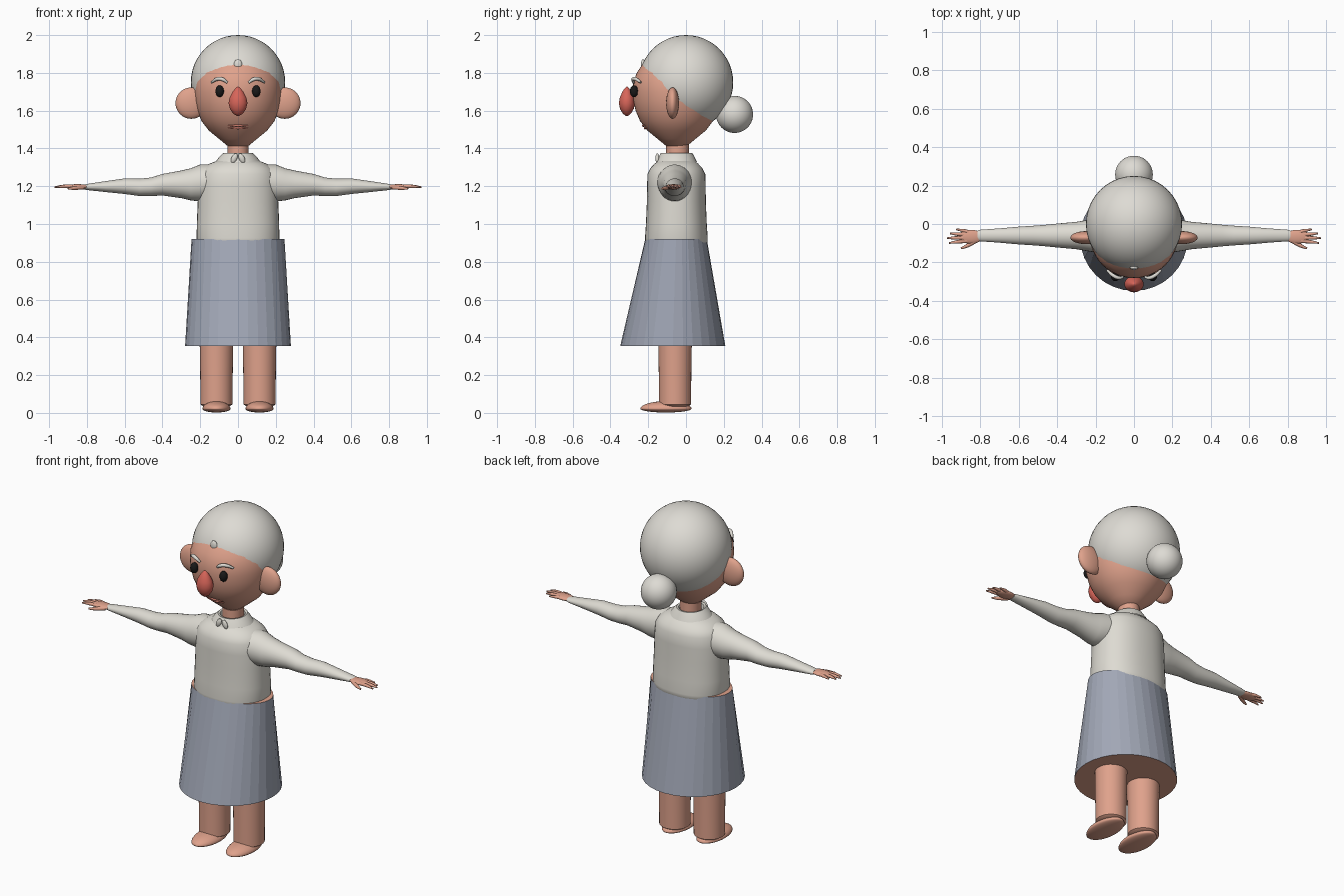
import bpy, bmesh, math
from mathutils import Vector, Matrix

if "Cube" in bpy.data.objects:
    bpy.data.objects.remove(bpy.data.objects["Cube"])


def material(name, rgb):
    m = bpy.data.materials.new(name)
    m.use_nodes = True
    m.diffuse_color = (*rgb, 1)
    m.node_tree.nodes["Principled BSDF"].inputs["Base Color"].default_value = (*rgb, 1)
    return m


SKIN = material("skin", (0.74, 0.36, 0.26))
GREY = material("silver_hair", (0.73, 0.71, 0.66))
WOOL = material("cream_wool", (0.73, 0.71, 0.65))
BLUE = material("blue_grey_cloth", (0.36, 0.39, 0.47))
RED = material("nose_red", (0.68, 0.13, 0.10))
LIP = material("lip_pink", (0.60, 0.20, 0.15))
BLACK = material("eye_black", (0.01, 0.01, 0.01))


def finish(name, bm, mat, sharp=50):
    """Turn a bmesh into a shaded object; sharp=0 keeps faces flat."""
    bmesh.ops.recalc_face_normals(bm, faces=bm.faces)
    me = bpy.data.meshes.new(name)
    bm.to_mesh(me)
    bm.free()
    me.materials.append(mat)
    if sharp:
        me.shade_smooth()
        me.set_sharp_from_angle(angle=math.radians(sharp))
    ob = bpy.data.objects.new(name, me)
    bpy.context.collection.objects.link(ob)
    return ob


def ball(name, centre, radii, mat, tilt=0, flatten=1.0):
    """Ellipsoid, turned about y; flatten squashes its lower half."""
    bm = bmesh.new()
    bmesh.ops.create_uvsphere(bm, u_segments=40, v_segments=24, radius=1)
    for v in bm.verts:
        if v.co.z < 0:
            v.co.z *= flatten
    bm.transform(Matrix.Translation(centre) @ Matrix.Rotation(tilt, 4, 'Y')
                 @ Matrix.Diagonal((*radii, 1)))
    return finish(name, bm, mat)


def loft(name, sections, mat, along='z', sides=32, power=2.0, caps=True, sharp=50):
    """Skin over rings given as (centre, radius_u, radius_v)."""
    bm = bmesh.new()
    rings = []
    for centre, ru, rv in sections:
        ring = []
        for i in range(sides):
            a = math.tau * i / sides
            c, s = math.cos(a), math.sin(a)
            u = ru * math.copysign(abs(c) ** (2 / power), c)
            v = rv * math.copysign(abs(s) ** (2 / power), s)
            offset = Vector((u, v, 0)) if along == 'z' else Vector((0, u, v))
            ring.append(bm.verts.new(Vector(centre) + offset))
        rings.append(ring)
    for a, b in zip(rings, rings[1:]):
        for i in range(sides):
            j = (i + 1) % sides
            bm.faces.new((a[i], a[j], b[j], b[i]))
    if caps:
        bm.faces.new(rings[0])
        bm.faces.new(rings[-1])
    return finish(name, bm, mat, sharp)


def tube(name, points, mat):
    """Tapered round tube through (point, radius) pairs."""
    cu = bpy.data.curves.new(name, 'CURVE')
    cu.dimensions = '3D'
    cu.bevel_depth = 1
    cu.bevel_resolution = 3
    cu.use_fill_caps = True
    cu.resolution_u = 6
    sp = cu.splines.new('BEZIER')
    sp.bezier_points.add(len(points) - 1)
    for bp, (co, r) in zip(sp.bezier_points, points):
        bp.co, bp.radius = co, r
        bp.handle_left_type = bp.handle_right_type = 'AUTO'
    cu.materials.append(mat)
    ob = bpy.data.objects.new(name, cu)
    bpy.context.collection.objects.link(ob)
    bpy.ops.object.select_all(action='DESELECT')
    ob.select_set(True)
    bpy.context.view_layer.objects.active = ob
    bpy.ops.object.convert(target='MESH')


# Head and hair
head_profile = [(1.405, .045), (1.45, .10), (1.495, .155), (1.545, .193), (1.6, .217),
                (1.65, .228), (1.7, .232), (1.75, .229), (1.8, .211), (1.85, .177),
                (1.9, .125), (1.93, .06)]
loft("head", [((0, -.05, z), r, r) for z, r in head_profile], SKIN, sides=48)
ball("hair", (0, 0, 1.75), (.25, .25, .25), GREY)
ball("hair_peak", (0, -.227, 1.842), (.022, .012, .03), GREY)
ball("hair_bun", (0, .257, 1.58), (.098, .098, .098), GREY)

# Nose and lips
nose_profile = [(1.572, .006), (1.585, .026), (1.61, .043), (1.64, .05), (1.67, .044),
                (1.7, .028), (1.718, .014), (1.727, .003)]
loft("nose", [((0, -.313, z), r, r * .85) for z, r in nose_profile], RED)
for part, z, y in (("upper_lip", 1.521, -.226), ("lower_lip", 1.508, -.217)):
    tube(part, [((-.052, y + .008, z), .003), ((0, y, z), .007),
                ((.052, y + .008, z), .003)], LIP)

# Neck
loft("neck", [((0, -.045, 1.31), .056, .06), ((0, -.045, 1.43), .056, .06)], SKIN)

# Sweater body
body = [(.88, .20, .15), (.905, .215, .165), (.925, .219, .166), (1.0, .218, .161),
        (1.12, .213, .156), (1.2, .211, .155), (1.265, .203, .153), (1.295, .185, .138),
        (1.32, .15, .115), (1.337, .105, .09), (1.345, .06, .06)]
loft("sweater_body", [((0, -.051, z), rx, ry) for z, rx, ry in body], WOOL,
     sides=40, power=2.25)

# Collar with a small bow
collar = [(1.328, .12, .108), (1.355, .10, .095), (1.375, .078, .084),
          (1.372, .068, .07), (1.34, .06, .064)]
loft("collar", [((0, -.05, z), rx, ry) for z, rx, ry in collar], WOOL, caps=False, sharp=35)

# Skirt, closed with skin coloured ends
skirt = loft("skirt", [((0, -.07, .355), .28, .278), ((0, -.053, .92), .246, .163)],
             BLUE, sharp=0)
skirt.data.materials.append(SKIN)
for face in skirt.data.polygons:
    if abs(face.normal.z) > .9:
        face.material_index = 1

sleeve = [(.1, 1.23, .10, .085), (.2, 1.217, .088, .098), (.25, 1.21, .08, .085),
          (.3, 1.21, .071, .073), (.4, 1.208, .062, .057), (.46, 1.197, .056, .049),
          (.52, 1.194, .051, .046), (.6, 1.2, .046, .041), (.7, 1.198, .037, .029),
          (.8, 1.196, .03, .016), (.815, 1.196, .026, .013)]
fingers = {"index": (.962, -.099, -.088), "middle": (.972, -.073, -.072),
           "ring": (.958, -.049, -.056), "little": (.925, -.028, -.042)}

# Paired parts
for side, s in (("left", 1), ("right", -1)):
    # Face
    ball(f"{side}_ear", (s * .247, -.071, 1.64), (.084, .034, .083), SKIN)
    ball(f"{side}_eye", (s * .097, -.275, 1.703), (.022, .022, .031), BLACK)
    tube(f"{side}_eyebrow", [((s * .057, -.277, 1.748), .006), ((s * .08, -.28, 1.765), .010),
                             ((s * .108, -.268, 1.768), .010),
                             ((s * .14, -.24, 1.75), .006)], GREY)
    ball(f"{side}_bow_tail", (s * .02, -.152, 1.348), (.015, .010, .027), WOOL, tilt=-s * .45)

    # Arm and hand
    loft(f"{side}_sleeve", [((s * x, -.06, z), ry, rz) for x, z, ry, rz in sleeve],
         WOOL, along='x', sides=28)
    ball(f"{side}_palm", (s * .85, -.066, 1.197), (.064, .036, .014), SKIN)
    for finger, (tip, y, root) in fingers.items():
        tube(f"{side}_{finger}_finger",
             [((s * .86, root, 1.198), .010), ((s * (tip - .04), (y + root) / 2, 1.199), .009),
              ((s * tip, y, 1.195), .004)], SKIN)
    tube(f"{side}_thumb", [((s * .82, -.085, 1.194), .012), ((s * .865, -.112, 1.19), .010),
                           ((s * .9, -.127, 1.187), .005)], SKIN)

    # Leg and foot
    loft(f"{side}_leg", [((s * .114, -.058, z), r, r) for z, r in
                         ((.035, .07), (.045, .085), (.2, .086), (.38, .089))], SKIN)
    ball(f"{side}_foot", (s * .114, -.106, .022), (.074, .135, .04), SKIN, flatten=.5)
